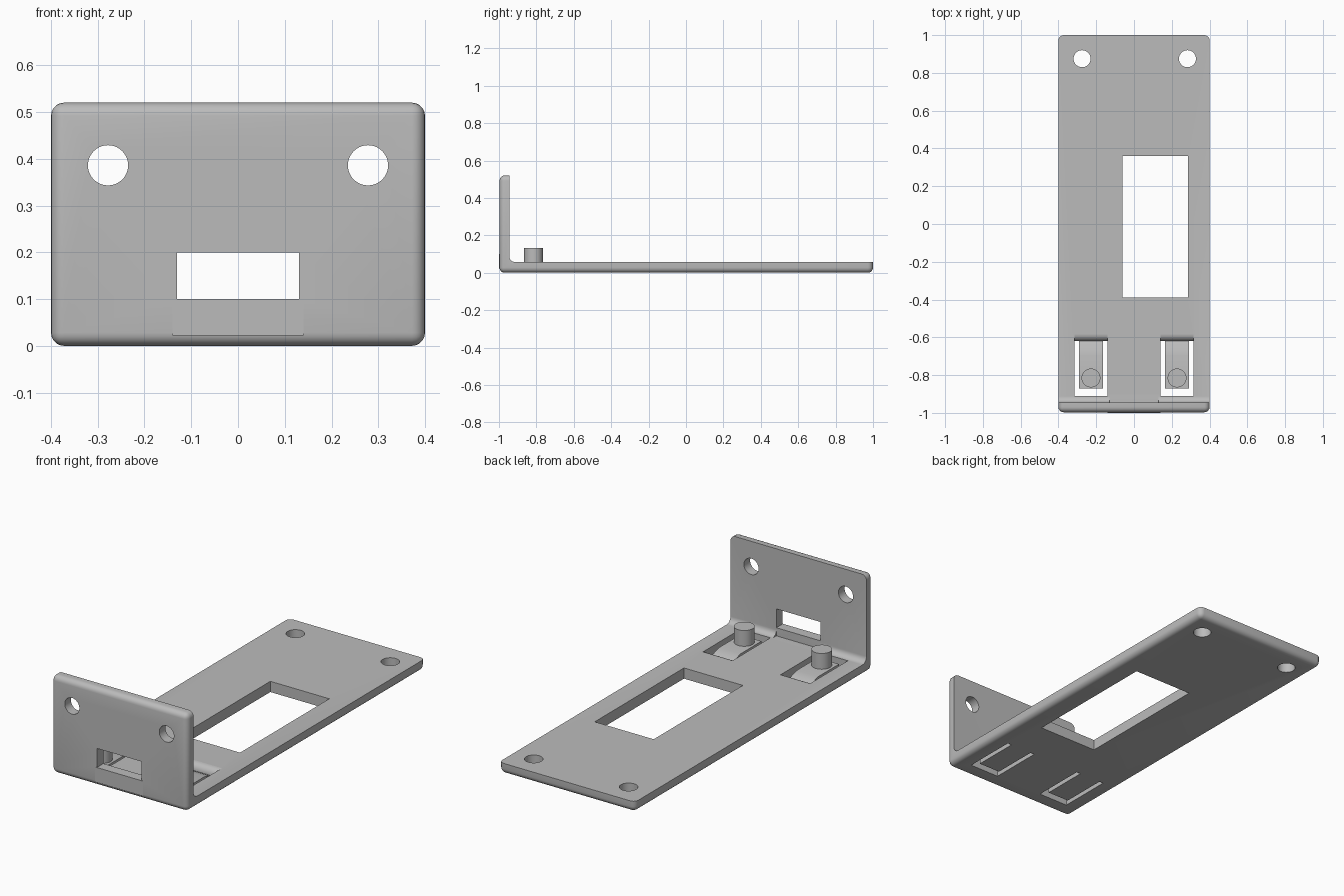
import bpy, bmesh, math
from mathutils import Matrix, Vector

if "Cube" in bpy.data.objects:
    bpy.data.objects.remove(bpy.data.objects["Cube"])

grey = bpy.data.materials.new("plain grey")
grey.use_nodes = True
grey.diffuse_color = (0.5, 0.5, 0.5, 1)
grey.node_tree.nodes["Principled BSDF"].inputs["Base Color"].default_value = (0.5, 0.5, 0.5, 1)

W, T, TOP = 0.4, 0.057, 0.52      # half width, sheet thickness, wall height
FRONT, INNER = -0.997, -0.945


def finish(name, bm):
    bmesh.ops.recalc_face_normals(bm, faces=bm.faces)
    mesh = bpy.data.meshes.new(name)
    bm.to_mesh(mesh)
    bm.free()
    obj = bpy.data.objects.new(name, mesh)
    bpy.context.collection.objects.link(obj)
    mesh.materials.append(grey)
    return obj


def extrude_profile(bm, points, x0, x1):
    """Sweep a (y, z) outline along x."""
    face = bm.faces.new([bm.verts.new((x0, y, z)) for y, z in points])
    moved = bmesh.ops.extrude_face_region(bm, geom=[face])["geom"]
    bmesh.ops.translate(bm, vec=(x1 - x0, 0, 0),
                        verts=[v for v in moved if isinstance(v, bmesh.types.BMVert)])


def box(name, x0, x1, y0, y1, z0, z1):
    bm = bmesh.new()
    extrude_profile(bm, [(y0, z0), (y1, z0), (y1, z1), (y0, z1)], x0, x1)
    return finish(name, bm)


def cylinder(name, centre, radius, depth, axis="Z"):
    bm = bmesh.new()
    turn = Matrix.Rotation(math.pi / 2, 4, "X") if axis == "Y" else Matrix()
    bmesh.ops.create_cone(bm, cap_ends=True, segments=40, radius1=radius, radius2=radius,
                          depth=depth, matrix=Matrix.Translation(centre) @ turn)
    return finish(name, bm)


def smooth(obj):
    bpy.ops.object.select_all(action="DESELECT")
    obj.select_set(True)
    bpy.context.view_layer.objects.active = obj
    bpy.ops.object.shade_smooth_by_angle(angle=math.radians(35))


def cut(obj, cutter):
    mod = obj.modifiers.new("cut", "BOOLEAN")
    mod.operation, mod.solver, mod.object = "DIFFERENCE", "EXACT", cutter
    bpy.context.view_layer.objects.active = obj
    bpy.ops.object.modifier_apply(modifier=mod.name)
    bpy.data.objects.remove(cutter)


# L-shaped sheet with a fillet in the inner corner
R = 0.032
fillet = [(INNER + R - R * math.sin(a), T + R - R * math.cos(a))
          for a in (i * math.pi / 12 for i in range(7))]
bm = bmesh.new()
extrude_profile(bm, [(FRONT, 0), (1, 0), (1, T)] + fillet + [(INNER, TOP), (FRONT, TOP)], -W, W)


def on_outside(edge):
    a, b = (v.co for v in edge.verts)
    for axis, level in ((2, 0), (1, FRONT)):            # rims of underside and front
        if abs(a[axis] - level) < 1e-4 and abs(b[axis] - level) < 1e-4:
            return True
    if abs(a.x - b.x) > 1e-4:
        return False
    return (a.y > 0.99 and b.y > 0.99) or (a.z > TOP - 0.01 and b.z > TOP - 0.01)


bmesh.ops.bevel(bm, geom=[e for e in bm.edges if on_outside(e)], offset=0.028,
                segments=5, profile=0.5, affect="EDGES", clamp_overlap=True)
bracket = finish("bracket", bm)

# Openings in the base and the wall
cut(bracket, box("base_window", -0.062, 0.285, -0.39, 0.36, -0.1, 0.2))
cut(bracket, box("wall_window", -0.13, 0.13, -1.1, -0.9, 0.1, 0.2))
cut(bracket, box("fillet_relief", -0.13, 0.13, INNER, -0.9, T, 0.15))
for x in (-0.275, 0.283):
    cut(bracket, cylinder("base_hole", (x, 0.875, 0), 0.045, 0.4))
for side in (-1, 1):
    cut(bracket, cylinder("wall_hole", (side * 0.278, -0.97, 0.386), 0.043, 0.3, "Y"))
    c = side * 0.228
    cut(bracket, box("clip_slot", c - 0.087, c + 0.087, -0.91, -0.585, -0.1, 0.2))
smooth(bracket)

# Spring clips with a curved hinge, ramp and round peg
for side, label in ((-1, "right"), (1, "left")):
    c = side * 0.228
    bm = bmesh.new()
    curve = [(-0.585 - 0.035 * math.sin(a), 0.02 + (T - 0.02) * math.cos(a))
             for a in (i * math.pi / 12 for i in range(7))]
    extrude_profile(bm, [(-0.62, 0), (-0.585, 0)] + curve, c - 0.087, c + 0.087)
    smooth(finish(label + "_clip_hinge", bm))
    bm = bmesh.new()
    extrude_profile(bm, [(-0.87, 0), (-0.62, 0), (-0.62, 0.02), (-0.655, 0.037),
                         (-0.695, 0.048), (-0.87, 0.048)], c - 0.063, c + 0.063)
    smooth(finish(label + "_clip_tongue", bm))
    smooth(cylinder(label + "_clip_peg", (c, -0.815, 0.088), 0.05, 0.088))

# Slightly raised pad below the wall window
box("front_pad", -0.14, 0.14, -1, -0.96, 0.022, 0.1)
